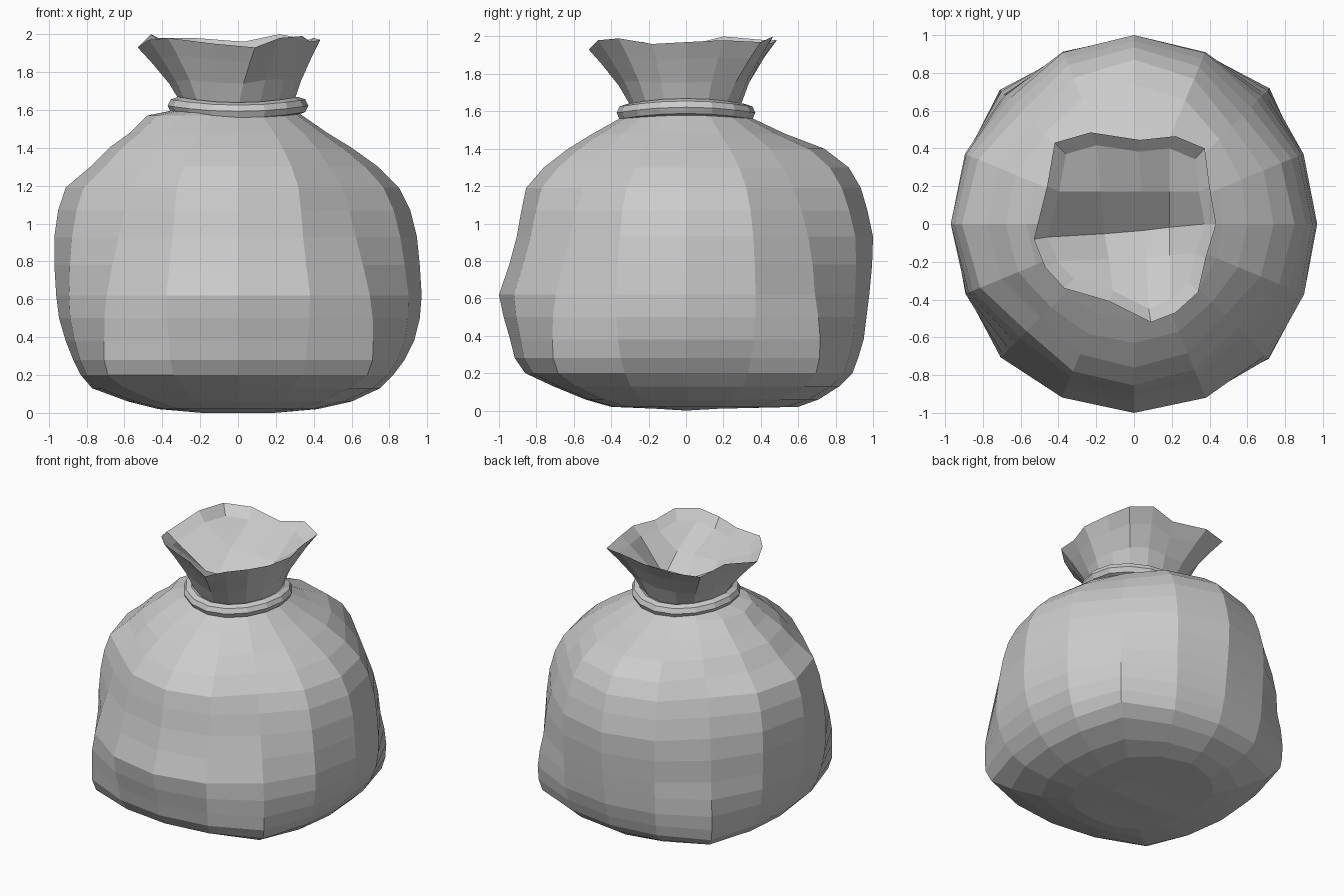
import bpy, bmesh
from math import sin, cos, pi

if "Cube" in bpy.data.objects:
    bpy.data.objects.remove(bpy.data.objects["Cube"])

N = 16  # sides of the sack


def make_object(name, bm):
    bmesh.ops.recalc_face_normals(bm, faces=bm.faces)
    mesh = bpy.data.meshes.new(name)
    bm.to_mesh(mesh)
    bm.free()
    obj = bpy.data.objects.new(name, mesh)
    bpy.context.collection.objects.link(obj)
    return obj


def bridge(bm, a, b):
    for i in range(len(a)):
        j = (i + 1) % len(a)
        bm.faces.new((a[i], a[j], b[j], b[i]))


# Lumpy body profile: height, radius towards right, back, left, front, corner factor
LEVELS = [
    (0.02, .42, .60, .42, .40, 1.06), (0.06, .60, .71, .58, .54, 1.10),
    (0.13, .75, .82, .77, .71, 1.14), (0.20, .82, .89, .83, .86, 1.15),
    (0.28, .88, .92, .87, .915, 1.12), (0.38, .93, .95, .91, .94, 1.08),
    (0.50, .96, .965, .945, .975, 1.04), (0.62, .97, .98, .96, 1.0, 1.0),
    (0.78, .96, .995, .97, .945, .98), (0.93, .945, 1.0, .97, .905, .95),
    (1.07, .91, .97, .95, .88, .93), (1.19, .85, .935, .91, .855, .91),
    (1.30, .74, .87, .78, .76, .91), (1.40, .60, .74, .68, .63, .95),
    (1.48, .47, .53, .57, .50, 1.0), (1.57, .34, .34, .48, .34, 1.0),
]

# Ragged mouth of the sack
RIM = [
    (.435, 0, 1.97), (.40, .20, 1.98), (.375, .40, 1.97), (.22, .465, 2.0),
    (.03, .445, 1.96), (-.23, .485, 1.98), (-.42, .43, 1.98), (-.46, .20, 2.0),
    (-.53, -.08, 1.93), (-.47, -.23, 1.97), (-.37, -.34, 1.98), (-.13, -.41, 1.95),
    (.09, -.52, 1.93), (.22, -.47, 1.98), (.34, -.36, 1.99), (.38, -.18, 1.96),
]


def body_ring(bm, z, *values):
    radii, corner = values[:4], values[4]
    ring = []
    for i in range(N):
        a = 2 * pi * i / N
        q, f = i // 4, (i % 4) / 4
        w = .5 - .5 * cos(pi * f)
        r = radii[q] * (1 - w) + radii[(q + 1) % 4] * w
        r *= 1 + (corner - 1) * sin(2 * a) ** 4
        ring.append(bm.verts.new((r * cos(a), r * sin(a), z)))
    return ring


def mouth_ring(bm, t, r=.285, z0=1.61):
    # blend from a round neck (t = 0) to the ragged rim (t = 1)
    ring, s = [], t ** 1.25
    for i, (x, y, z) in enumerate(RIM):
        a = 2 * pi * i / N
        ring.append(bm.verts.new((r * cos(a) * (1 - s) + x * s,
                                  r * sin(a) * (1 - s) + y * s,
                                  z0 * (1 - t) + z * t)))
    return ring


def grid_cap(bm, ring, drops):
    # fill a 16-sided ring with a 4 x 4 grid, lowering each inner row
    g = [[None] * 5 for _ in range(5)]
    for k in range(5):
        g[0][k], g[4][k] = ring[6 - k], ring[10 + k]
        g[k][0], g[k][4] = ring[6 + k], ring[(18 - k) % N]
    for r in (1, 2, 3):
        for c in (1, 2, 3):
            across = g[r][0].co.lerp(g[r][4].co, c / 4)
            down = g[0][c].co.lerp(g[4][c].co, r / 4)
            g[r][c] = bm.verts.new((down.x, across.y, across.z - drops[r - 1]))
    for r in range(4):
        for c in range(4):
            bm.faces.new((g[r][c], g[r][c + 1], g[r + 1][c + 1], g[r + 1][c]))


# Sack: body, tied neck, flared mouth, and inside folded down to a crease
bm = bmesh.new()
rings = [body_ring(bm, *level) for level in LEVELS]
rings += [mouth_ring(bm, t) for t in (0, .4, .75, 1)]
rings.append([bm.verts.new((x * .86, y * .86, z - .06)) for x, y, z in RIM])
for a, b in zip(rings, rings[1:]):
    bridge(bm, a, b)
grid_cap(bm, rings[0], (.01, .02, .01))
grid_cap(bm, rings[-1], (.12, .25, .12))
make_object("sack", bm)

# Tie cord: slightly saddle-shaped ring around the neck
bm = bmesh.new()
rings = []
for i in range(N):
    a = 2 * pi * i / N
    zc = 1.607 + .015 * cos(2 * a)
    ring = []
    for k in range(8):
        b = 2 * pi * k / 8
        r = .318 + .053 * cos(b)
        ring.append(bm.verts.new((r * cos(a), r * sin(a), zc + .047 * sin(b))))
    rings.append(ring)
for i in range(N):
    bridge(bm, rings[i], rings[(i + 1) % N])
make_object("tie_cord", bm)
